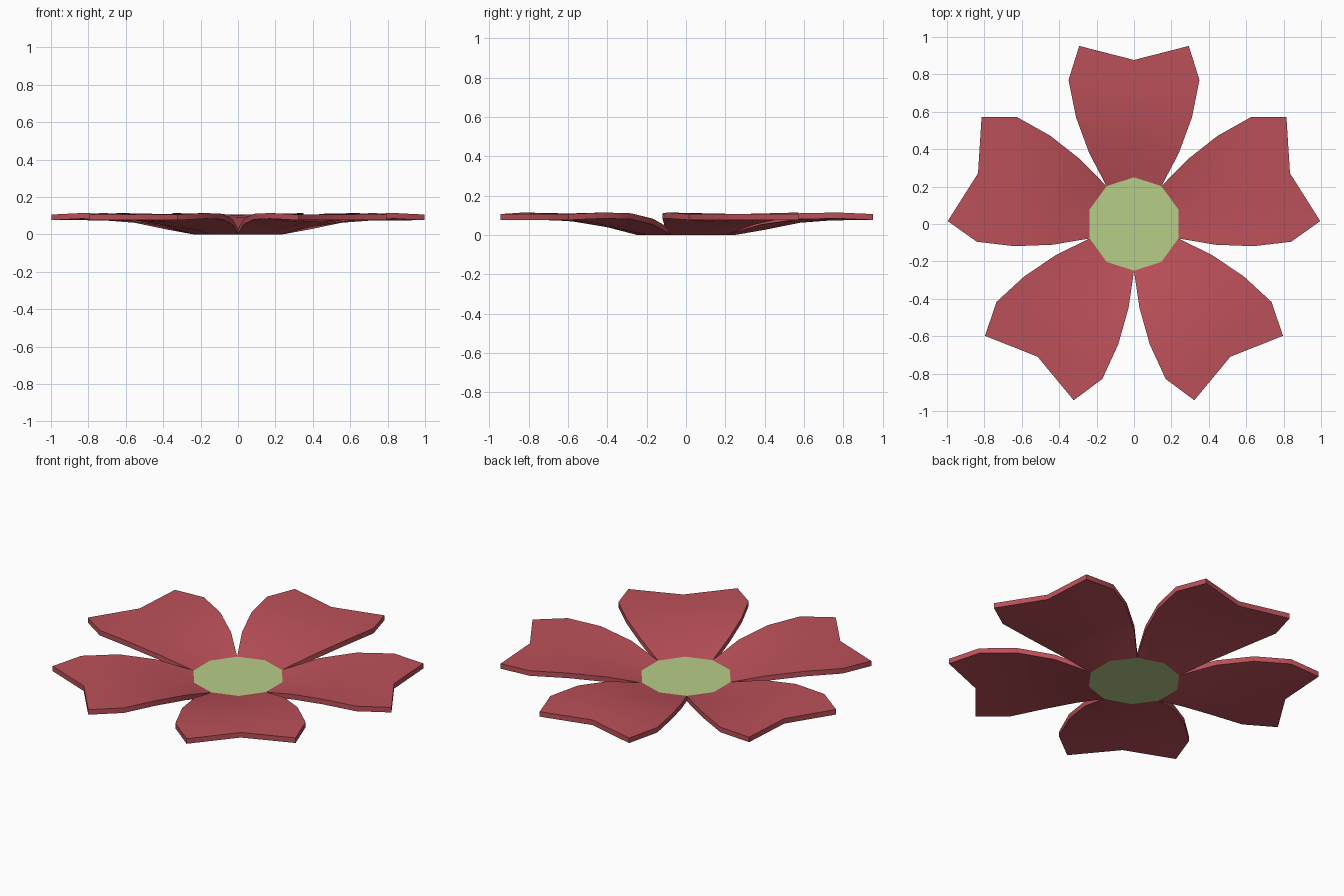
import bpy, bmesh
from math import radians, sin, cos
from mathutils import Matrix

if "Cube" in bpy.data.objects:
    bpy.data.objects.remove(bpy.data.objects["Cube"])

THICK = 0.03


def material(name, color):
    mat = bpy.data.materials.new(name)
    mat.diffuse_color = (*color, 1)
    mat.use_nodes = True
    mat.node_tree.nodes["Principled BSDF"].inputs["Base Color"].default_value = mat.diffuse_color
    return mat


def thick_object(name, verts, faces, mat, smooth):
    """Turn an underside sheet into a solid by extruding it straight up."""
    bm = bmesh.new()
    vs = [bm.verts.new(v) for v in verts]
    for f in faces:
        bm.faces.new([vs[i] for i in f])
    ext = bmesh.ops.extrude_face_region(bm, geom=bm.faces[:], use_keep_orig=True)
    for v in ext["geom"]:
        if isinstance(v, bmesh.types.BMVert):
            v.co.z += THICK
    bmesh.ops.recalc_face_normals(bm, faces=bm.faces[:])
    mesh = bpy.data.meshes.new(name)
    bm.to_mesh(mesh)
    bm.free()
    mesh.materials.append(mat)
    ob = bpy.data.objects.new(name, mesh)
    bpy.context.collection.objects.link(ob)
    if smooth:
        bpy.ops.object.select_all(action='DESELECT')
        ob.select_set(True)
        bpy.context.view_layer.objects.active = ob
        bpy.ops.object.shade_smooth_by_angle(angle=radians(35))
    return ob


red = material("petal_red", (0.5, 0.08, 0.1))
green = material("centre_green", (0.47, 0.61, 0.25))

# Flower centre: thin ten-sided disc
ring = [(0.25 * cos(radians(90 + 36 * i)), 0.25 * sin(radians(90 + 36 * i)), 0)
        for i in range(10)]
thick_object("flower_centre", ring, [range(10)], green, False)

# Cupped petal rows: half width, edge y, edge z, middle y, middle z
rows = [(0.147, 0.202, 0.0, 0.25, 0.0),
        (0.24, 0.38, 0.052, 0.40, 0.026),
        (0.31, 0.57, 0.08, 0.58, 0.062),
        (0.35, 0.77, 0.084, 0.74, 0.074),
        (0.293, 0.952, 0.076, 0.877, 0.076)]
verts, faces = [], []
for w, ye, ze, ym, zm in rows:
    verts += [(-w, ye, ze), (0, ym, zm), (w, ye, ze)]
for r in range(len(rows) - 1):
    for c in range(2):
        a = 3 * r + c
        faces.append((a, a + 1, a + 4, a + 3))

# Five petals around the centre
for i in range(5):
    petal = thick_object(f"petal_{i + 1}", verts, faces, red, True)
    petal.data.transform(Matrix.Rotation(radians(72 * i), 4, 'Z'))
